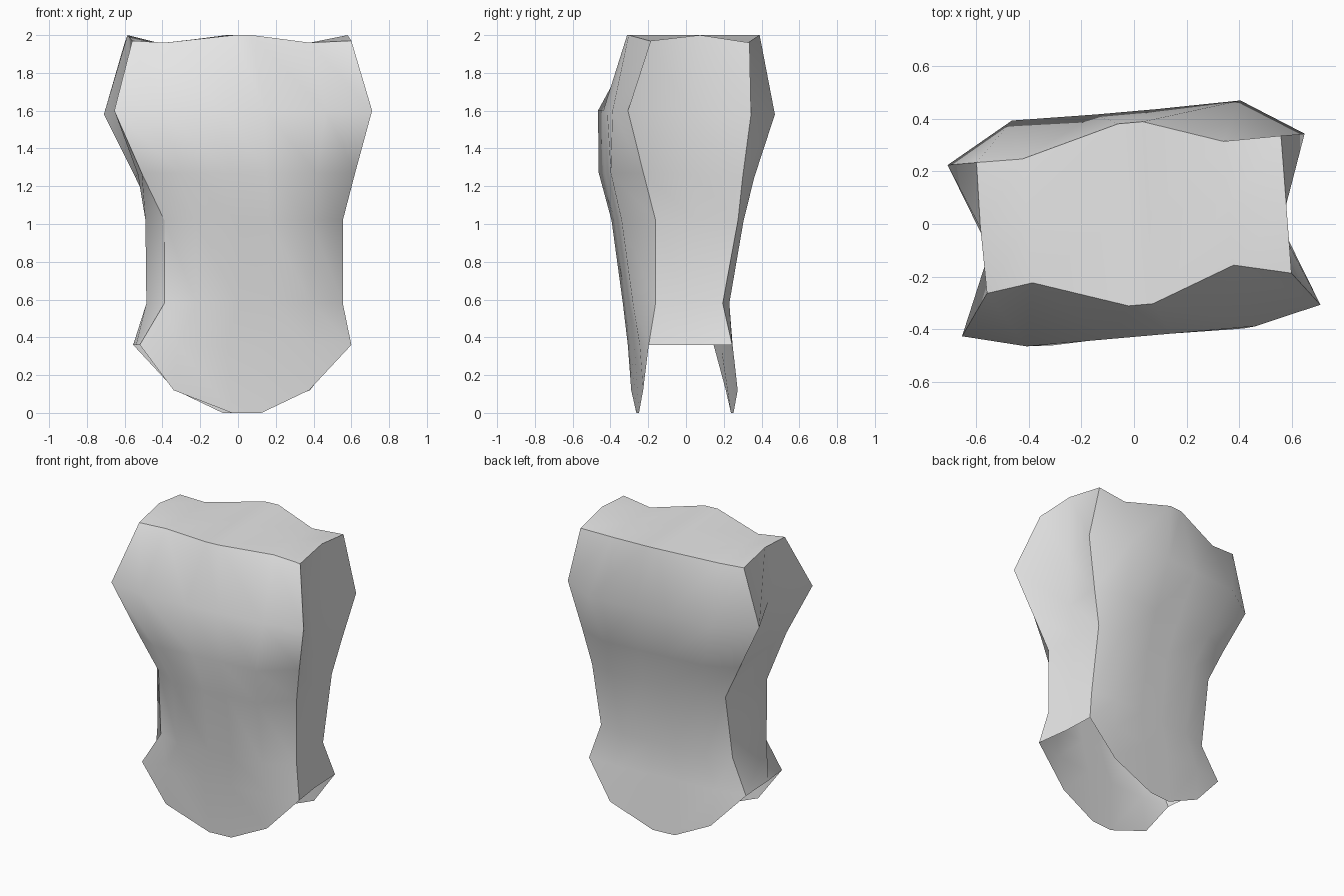
import bpy
import bmesh
from mathutils import Vector

default_cube = bpy.data.objects.get("Cube")
if default_cube:
    bpy.data.objects.remove(default_cube, do_unlink=True)

# Single plain grey finish
grey = bpy.data.materials.new("light_grey")
grey.use_nodes = True
grey.diffuse_color = (0.8, 0.8, 0.8, 1)
shader = next(node for node in grey.node_tree.nodes if node.type == 'BSDF_PRINCIPLED')
shader.inputs["Base Color"].default_value = grey.diffuse_color
shader.inputs["Roughness"].default_value = 0.8

TWIST = 0.088                       # slight turn of the whole torso
# Column positions across a sheet, as fractions of its half width
NECK = (-1, -0.7, -0.07, 0.09, 0.62, 1)
BODY = (-1, -0.64, -0.17, 0.17, 0.64, 1)
FRONT_HEM = (-1, -0.68, -0.13, 0.15, 0.6, 1)
BACK_HEM = tuple(-column for column in reversed(FRONT_HEM))


def make_panel(name, rows, outward):
    """Smooth panel through a grid of points, facing the outward direction."""
    bm = bmesh.new()
    grid = [[bm.verts.new(point) for point in row] for row in rows]
    for lower, upper in zip(grid, grid[1:]):
        for i in range(len(lower) - 1):
            bm.faces.new((lower[i], lower[i + 1], upper[i + 1], upper[i]))
    bmesh.ops.remove_doubles(bm, verts=bm.verts, dist=0.0005)
    bm.normal_update()
    facing = sum((face.normal * face.calc_area() for face in bm.faces), Vector())
    if facing.dot(Vector(outward)) < 0:
        bmesh.ops.reverse_faces(bm, faces=bm.faces)
    for face in bm.faces:
        face.smooth = True
    mesh = bpy.data.meshes.new(name)
    bm.to_mesh(mesh)
    bm.free()
    mesh.materials.append(grey)
    panel = bpy.data.objects.new(name, mesh)
    bpy.context.collection.objects.link(panel)


def make_row(section, columns, heights):
    """One row of sheet points; heights run edge, middle, centre."""
    left, right, y_left, y_right, y_mid, y_centre = section
    depths = (y_left, y_mid, y_centre, y_centre, y_mid, y_right)
    edge, middle, centre = heights
    row = []
    for column, depth, z in zip(columns, depths,
                                (edge, middle, centre, centre, middle, edge)):
        x = (left + right) / 2 + (right - left) / 2 * column
        row.append(Vector((x, depth + TWIST * x, z)))
    return row


def sheet_rows(sections, hem_columns, hem_depths):
    """Curved sheet: wavy neckline, body sections, then a rounded hem."""
    z, *neck = sections[0]
    rows = [make_row(neck, NECK, (z, z - 0.01, 2.0))]
    for z, *section in sections[1:]:
        rows.append(make_row(section, BODY, (z, z, z)))
    hem = section[:4] + list(hem_depths)
    rows.append(make_row(hem, hem_columns, (z, 0.12, 0)))
    return rows


# Sections: height, left x, right x, then depth at left, right, middle, centre
front = sheet_rows((
    (1.97, -0.56, 0.60, -0.215, -0.24, -0.19, -0.31),
    (1.60, -0.655, 0.71, -0.37, -0.37, -0.43, -0.43),
    (1.27, -0.51, 0.62, -0.31, -0.28, -0.435, -0.425),
    (1.02, -0.39, 0.555, -0.265, -0.21, -0.375, -0.375),
    (0.58, -0.39, 0.555, -0.24, -0.21, -0.315, -0.315),
    (0.36, -0.52, 0.60, -0.245, -0.25, -0.28, -0.285),
), FRONT_HEM, (-0.26, -0.26))

back = sheet_rows((
    (1.96, -0.60, 0.56, 0.287, 0.287, 0.285, 0.387),
    (1.58, -0.71, 0.65, 0.287, 0.287, 0.435, 0.43),
    (1.25, -0.545, 0.57, 0.25, 0.25, 0.33, 0.33),
    (1.02, -0.435, 0.515, 0.235, 0.23, 0.275, 0.275),
    (0.58, -0.44, 0.505, 0.165, 0.15, 0.20, 0.20),
    (0.36, -0.555, 0.56, 0.195, 0.195, 0.215, 0.22),
), BACK_HEM, (0.24, 0.245))


def side_rows(end, ridge_line):
    """Side strip joining the sheet edges through a line of (x, blend) points."""
    rows = []
    for front_row, back_row, (x, blend) in zip(front, back, ridge_line):
        ridge_point = front_row[end].lerp(back_row[end], blend)
        ridge_point.x = x
        rows.append([front_row[end], ridge_point, back_row[end]])
    rows[0][1].z = 2.0              # shoulder peak
    return rows


# Arm hollows at chest height, with a forward bulge at one side of the waist
left_side = side_rows(-1, ((0.58, 0.5), (0.54, 0.5), (0.54, 0.5),
                           (0.53, 0.5), (0.53, 0.5), (0.57, 0.5)))
right_side = side_rows(0, ((-0.585, 0.5), (-0.55, 0.5), (-0.53, 0.4),
                           (-0.49, 0.25), (-0.485, 0.25), (-0.54, 0.4)))
make_panel("front_panel", front, (0, -1, 0))
make_panel("back_panel", back, (0, 1, 0))
make_panel("left_side", left_side, (1, 0, 0))
make_panel("right_side", right_side, (-1, 0, 0))

# Top cap, its middle row running between the shoulder peaks
cap_ridge = [(a + b) / 2 for a, b in zip(front[0], back[0])]
cap_ridge[0], cap_ridge[-1] = right_side[0][1], left_side[0][1]
make_panel("top_cap", [front[0], cap_ridge, back[0]], (0, 0, 1))
